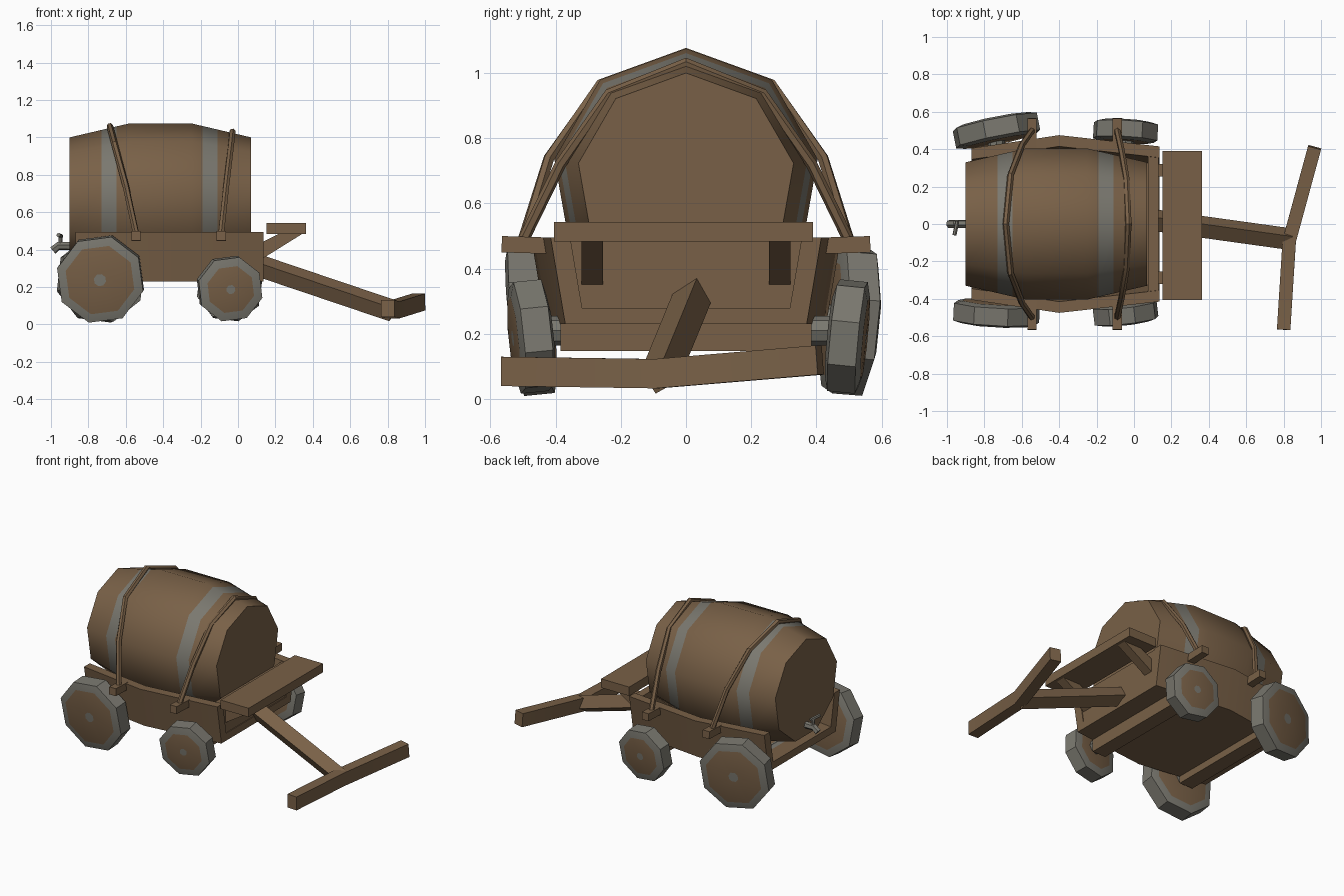
import bpy, bmesh, math
from mathutils import Vector as V

if "Cube" in bpy.data.objects:
    bpy.data.objects.remove(bpy.data.objects["Cube"])


def material(name, rgb):
    m = bpy.data.materials.new(name)
    m.diffuse_color = (*rgb, 1)
    m.use_nodes = True
    m.node_tree.nodes["Principled BSDF"].inputs["Base Color"].default_value = m.diffuse_color
    return m


BROWN, GREY = 0, 1
MATS = [material("brown wood", (0.19, 0.118, 0.063)),
        material("grey metal", (0.195, 0.188, 0.16))]


def loft(name, rings, mats=BROWN, angle=35):
    """Skin a list of equal rings; mats = one index, or start cap + strips + end cap."""
    if isinstance(mats, int):
        mats = [mats] * (len(rings) + 1)
    bm = bmesh.new()
    vs = [[bm.verts.new(p) for p in r] for r in rings]
    n = len(vs[0])
    bm.faces.new(vs[0]).material_index = mats[0]
    for k in range(len(vs) - 1):
        for i in range(n):
            j = (i + 1) % n
            f = bm.faces.new((vs[k][i], vs[k][j], vs[k + 1][j], vs[k + 1][i]))
            f.material_index = mats[k + 1]
    bm.faces.new(vs[-1]).material_index = mats[-1]
    bmesh.ops.recalc_face_normals(bm, faces=bm.faces)
    me = bpy.data.meshes.new(name)
    bm.to_mesh(me)
    bm.free()
    for m in MATS:
        me.materials.append(m)
    ob = bpy.data.objects.new(name, me)
    bpy.context.collection.objects.link(ob)
    bpy.context.view_layer.objects.active = ob
    ob.select_set(True)
    bpy.ops.object.shade_smooth_by_angle(angle=math.radians(angle))
    ob.select_set(False)
    return ob


def frame(t, up=V((0, 0, 1))):
    t = t.normalized()
    if abs(t.dot(up)) > 0.95:
        up = V((1, 0, 0))
    a = t.cross(up).normalized()
    return a, a.cross(t)


def sweep(name, pts, w, h, mat=BROWN, sides=4, roll=45, angle=35):
    """Beam or rod of w by h (full size across flats for 4 sides) along points."""
    pts = [V(p) for p in pts]
    k = math.sqrt(2) if sides == 4 else 1
    rings = []
    for i, p in enumerate(pts):
        a, b = frame(pts[min(i + 1, len(pts) - 1)] - pts[max(i - 1, 0)])
        ang = [math.radians(roll) + math.tau * s / sides for s in range(sides)]
        rings.append([p + a * (w / 2 * k * math.cos(q)) + b * (h / 2 * k * math.sin(q)) for q in ang])
    return loft(name, rings, mat, angle)


# Barrel: nine sided, with two grey hoops cut in
def barrel_radius(x):
    if x < -0.58:
        return 0.335 + 0.075 * (x + 0.90) / 0.32
    if x > -0.25:
        return 0.335 + 0.075 * (0.07 - x) / 0.32
    return 0.41


stations = [-0.90, -0.73, -0.65, -0.58, -0.25, -0.19, -0.11, 0.07]
loft("barrel",
     [[V((x, barrel_radius(x) * math.sin(math.tau * i / 9),
          0.665 + barrel_radius(x) * math.cos(math.tau * i / 9))) for i in range(9)] for x in stations],
     [0, 0, 1, 0, 0, 0, 1, 0, 0], 45)

# Cart bed with bowed, flared walls: (x, bottom half width, top half width)
bed = [(-0.87, 0.36, 0.405), (-0.40, 0.43, 0.475), (0.135, 0.37, 0.415)]
loft("bed_floor", [[V((x, s * b, z)) for s, z in ((-1, .23), (1, .23), (1, .28), (-1, .28))]
                   for x, b, t in bed])
for s, side in ((1, "back"), (-1, "front")):
    loft("bed_wall_" + side,
         [[V((x, s * y, z)) for y, z in ((b, .23), (t, .495), (t - .06, .495), (b - .06, .23))]
          for x, b, t in bed])
loft("bed_end_board", [[V((x, y, z)) for y, z in ((-.36, .235), (.36, .235), (.405, .49), (-.405, .49))]
                       for x in (0.075, 0.13)])


# Wheels: eight sided, brown disc, grey rim and hub
def wheel(name, centre, axis, R, t, disc):
    axis = V(axis).normalized()
    a, b = frame(axis)
    prof = [(.14 * R, 1.04 * t), (disc, t), (R, .78 * t), (R, -.78 * t), (disc, -t), (.14 * R, -t)]
    rings = [[V(centre) + axis * h + (a * math.cos(q) + b * math.sin(q)) * r
              for q in [math.radians(15) + math.tau * i / 8 for i in range(8)]] for r, h in prof]
    loft(name, rings, [1, 0, 1, 1, 1, 0, 1])


wheel("rear_wheel_back", (-.735, .50, .243), (-.2, 1, -.08), .238, .06, .19)
wheel("rear_wheel_front", (-.735, -.475, .243), (-.05, -1, -.1), .238, .06, .19)
wheel("lead_wheel_back", (-.045, .495, .192), (.06, 1, -.1), .178, .055, .13)
wheel("lead_wheel_front", (-.045, -.475, .192), (.12, -1, -.1), .178, .055, .13)

# Axles with grey stubs
for name, x, z in (("rear_axle", -.735, .225), ("lead_axle", -.045, .19)):
    sweep(name, [(x, -.385, z), (x, .385, z)], .10, .085)
    sweep(name + "_stub", [(x, -.46, z + .02), (x, .46, z + .02)], .09, .09, GREY, 8)

# Pegs and straps over the barrel
for name, xs, zs, r in (("rear", (-.545, -.60, -.66, -.685), (.485, .74, .965, 1.06), (.5, .42, .262)),
                        ("lead", (-.09, -.065, -.04, -.03), (.485, .72, .935, 1.03), (.5, .385, .235))):
    half = [(x, y, z) for x, y, z in zip(xs, (*r, 0), zs)]
    path = half + [(x, -y, z) for x, y, z in reversed(half[:-1])]
    sweep(name + "_strap", path, .035, .035, BROWN, 6)
    for s, side in ((1, "back"), (-1, "front")):
        sweep(name + "_peg_" + side, [(xs[0], s * .40, .47), (xs[0], s * .565, .475)], .05, .05)

# Seat plank and braces
sweep("seat", [(.258, -.405, .513), (.258, .39, .513)], .21, .06).rotation_euler = (0, 0, 0)
for s, side in ((1, "back"), (-1, "front")):
    loft("seat_brace_" + side, [[V((x, s * y, z)) for x, z in ((.11, .43), (.27, .51), (.345, .485), (.12, .345))]
                                for y in (.255, .32)])

# Tongue and bent cross handle
sweep("tongue", [(.11, .02, .315), (.83, -.08, .072)], .085, .085, BROWN, 4, 15)
sweep("cross_handle", [(.966, .41, .12), (.83, -.09, .078), (.80, -.565, .085)], .072, .09)

# Grey tap on the barrel end
sweep("tap_spout", [(-.88, 0, .42), (-.96, 0, .42), (-.99, 0, .395)], .045, .045, GREY, 6)
sweep("tap_stem", [(-.95, 0, .42), (-.95, -.005, .475)], .022, .022, GREY, 6)
sweep("tap_handle", [(-.945, .015, .472), (-.96, -.06, .478)], .022, .022, GREY, 6)
